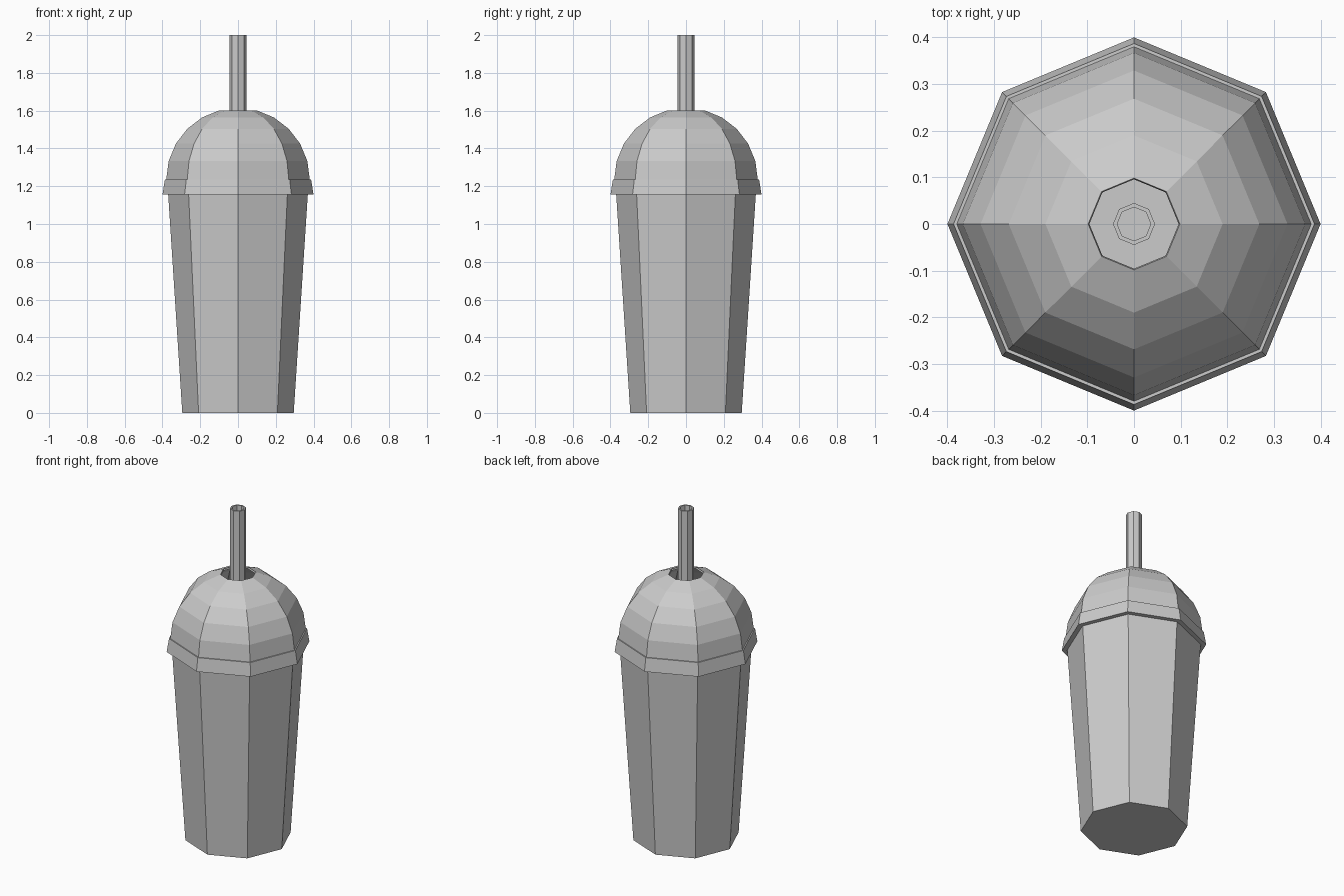
import bpy, bmesh, math

cube = bpy.data.objects.get("Cube")
if cube:
    bpy.data.objects.remove(cube, do_unlink=True)

SIDES = 8

grey = bpy.data.materials.new("plain_grey")
grey.use_nodes = True
grey.diffuse_color = (0.6, 0.6, 0.6, 1)
grey.node_tree.nodes["Principled BSDF"].inputs["Base Color"].default_value = (0.6, 0.6, 0.6, 1)


def lathe(name, profile, closed=False):
    """Turn (radius, z) points into an eight-sided part; zero radius makes a tip."""
    bm = bmesh.new()
    rings = []
    for r, z in profile:
        if r == 0:
            rings.append([bm.verts.new((0, 0, z))] * SIDES)
            continue
        angles = [math.tau * i / SIDES for i in range(SIDES)]
        rings.append([bm.verts.new((r * math.cos(a), r * math.sin(a), z)) for a in angles])
    pairs = list(zip(rings, rings[1:]))
    if closed:
        pairs.append((rings[-1], rings[0]))
    for low, high in pairs:
        for i in range(SIDES):
            j = (i + 1) % SIDES
            corners = list(dict.fromkeys((low[i], low[j], high[j], high[i])))
            bm.faces.new(corners)
    # Merge the triangle fans of flat ends into single octagons
    tips = [v for v in bm.verts if v.co.x == 0 and v.co.y == 0]
    bmesh.ops.dissolve_verts(bm, verts=tips)
    bmesh.ops.recalc_face_normals(bm, faces=bm.faces)
    mesh = bpy.data.meshes.new(name)
    bm.to_mesh(mesh)
    bm.free()
    mesh.materials.append(grey)
    obj = bpy.data.objects.new(name, mesh)
    bpy.context.collection.objects.link(obj)
    return obj


def dome_arc(radius, base):
    """Dome outline in 15 degree steps, stopping at the straw hole."""
    steps = [math.radians(15 * i) for i in range(6)]
    return [(radius * math.cos(a), base + radius * math.sin(a)) for a in steps]


# Tapered hollow cup with a floor
lathe("cup", [(0, 0), (0.295, 0), (0.373, 1.21), (0.36, 1.21), (0.285, 0.02), (0, 0.02)])

# Thin-walled domed lid: flared brim, small ledge, dome, then the inner wall
outer = dome_arc(0.38, 1.235)
inner = dome_arc(0.37, 1.235)
brim = [(0.372, 1.155), (0.4, 1.155), (0.387, 1.235)]
lathe("domed_lid", brim + outer + inner[::-1], closed=True)

# Open drinking straw reaching down into the cup
lathe("straw", [(0.045, 0.03), (0.045, 2), (0.036, 2), (0.036, 0.03)], closed=True)
